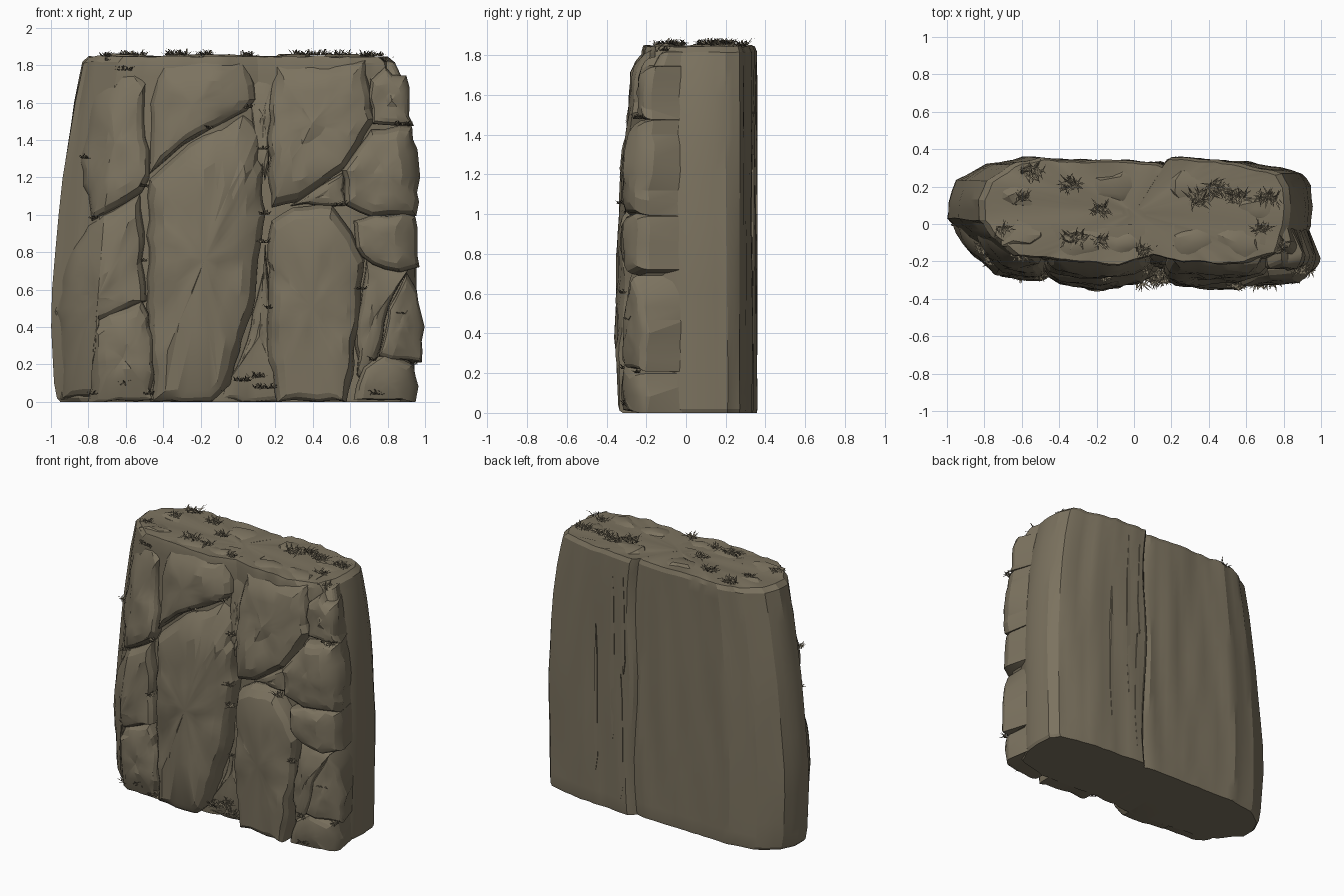
import bpy, bmesh, math, random
from mathutils import Vector, noise

if "Cube" in bpy.data.objects:
    bpy.data.objects.remove(bpy.data.objects["Cube"])

random.seed(4)
stone = bpy.data.materials.new("stone brown")
stone.diffuse_color = (0.2, 0.17, 0.115, 1)
stone.use_nodes = True
stone.node_tree.nodes["Principled BSDF"].inputs["Base Color"].default_value = stone.diffuse_color


def finish(name, bm, angle=24):
    bmesh.ops.recalc_face_normals(bm, faces=bm.faces)
    me = bpy.data.meshes.new(name)
    bm.to_mesh(me)
    bm.free()
    ob = bpy.data.objects.new(name, me)
    bpy.context.collection.objects.link(ob)
    me.materials.append(stone)
    bpy.ops.object.select_all(action='DESELECT')
    ob.select_set(True)
    bpy.context.view_layer.objects.active = ob
    if angle:
        bpy.ops.object.shade_smooth_by_angle(angle=math.radians(angle))
    return ob


def lerp(table, t):
    for (a, va), (b, vb) in zip(table, table[1:]):
        if t <= b:
            return va + (vb - va) * max(0, (t - a) / (b - a))
    return table[-1][1]


def resample(pts, step):
    out = []
    for a, b in zip(pts, pts[1:] + pts[:1]):
        n = max(1, round(math.dist(a, b) / step))
        out += [(a[0] + (b[0] - a[0]) * i / n, a[1] + (b[1] - a[1]) * i / n) for i in range(n)]
    return out


def bridge(bm, r0, r1):
    n = len(r0)
    for i in range(n):
        bm.faces.new((r0[i], r0[(i + 1) % n], r1[(i + 1) % n], r1[i]))


# left and right half widths by height, front depth by relative x, backward lean by height
LEFT = [(0, .96), (.05, .98), (.5, 1), (.9, .965), (1.2, .935), (1.6, .875), (1.84, .825)]
RIGHT = [(0, .985), (.8, 1), (1.2, .98), (1.5, .95), (1.7, .91), (1.84, .87)]
FRONT = [(-1, .0), (-.95, -.08), (-.86, -.18), (-.75, -.27), (-.5, -.3), (-.2, -.355), (.1, -.31),
         (.25, -.335), (.6, -.355), (.85, -.32), (1, -.24)]
LEAN = [(0, .02), (.1, 0), (1.2, 0), (1.45, .04), (1.7, .06), (1.84, .12)]


def front_y(x, z):
    u = x / lerp(LEFT, z) if x < 0 else x
    return lerp(FRONT, u) + lerp(LEAN, z)


# back slab: one outline lofted upwards with vertical ridges
plan = [(-1, .03), (-.91, -.07), (-.77, -.18), (-.45, -.2), (-.1, -.23), (.12, -.17), (.3, -.21),
        (.65, -.22), (.89, -.16), (.945, -.02), (.955, .1), (.945, .21), (.9, .275), (.78, .305), (.62, .335),
        (.45, .34), (.3, .357), (.22, .36), (.195, .345), (.175, .32), (.14, .335), (-.3, .35), (-.6, .36),
        (-.8, .325), (-.95, .235), (-1, .13)]
plan = resample(plan, .05)
bm = bmesh.new()
prev = None
for z in [0, .02, .1, .2, .4, .6, .8, 1, 1.2, 1.4, 1.6, 1.74, 1.815, 1.845]:
    ring = []
    for x, y in plan:
        w = lerp(LEFT if x < 0 else RIGHT, z)
        n = noise.noise(Vector((x * 11, y * 11, z * 1.6)))
        m = noise.noise(Vector((x * 4 + 7, y * 4, z * .9)))
        edge = {0: .99, 1.845: .965}.get(z, 1)
        px, py = x * w * (1 + .008 * n), y + (.012 * n + .01 * m - .005) * (1 if y > 0 else -1)
        # the back crack wanders a little as it climbs
        if y > .25 and abs(x - .2) < .12:
            px += .02 * math.sin(z * 5) * (1 - abs(x - .2) / .12)
        ring.append(bm.verts.new((px * edge, min(py, .36) * edge, z + (.012 * n if z > 1.7 else 0))))
    if prev:
        bridge(bm, prev, ring)
    else:
        bm.faces.new(ring)
    prev = ring
# uneven plateau on top
for k, rise in ((.8, .003), (.5, .0), (.2, -.003)):
    ring = [bm.verts.new((v.co.x * k * 1.02, .06 + (v.co.y - .06) * k,
                          1.843 + rise + .02 * noise.noise(Vector((v.co.x * k * 6, v.co.y * k * 6, 3)))))
            for v in ring]
    bridge(bm, prev, ring)
    prev = ring
bm.faces.new(prev)
finish("back_slab", bm, 20)

# long thin splinters beside the back crack
for i, (x, z0, z1, w) in enumerate([(.27, .1, 1.0, .04), (.34, .5, 1.75, .035), (.48, .25, 1.3, .03), (.25, 1.0, 1.7, .03)]):
    bm = bmesh.new()
    y = lerp([(0, .34), (.25, .352), (.45, .335), (.65, .325)], x)
    pts = [(x - w, z0 + .1), (x, z0), (x + w, z0 + .25), (x + w * .8, z1 - .3), (x, z1), (x - w * .6, z1 - .2)]
    bridge(bm, [bm.verts.new((a, y - .04, b)) for a, b in pts],
           [bm.verts.new((x + (a - x) * .5, y + .008, b)) for a, b in pts])
    bm.verts.ensure_lookup_table()
    bm.faces.new(bm.verts[6:])
    finish("back_splinter_%d" % i, bm)


# domed front boulder from an outline in x and z
def boulder(name, pts, push=0.0, back=0.0):
    pts = resample(pts, .07)
    cx = sum(p[0] for p in pts) / len(pts)
    cz = sum(p[1] for p in pts) / len(pts)
    r = min(max(p[0] for p in pts) - cx, .23)
    bm = bmesh.new()
    prev = None
    jit = [random.uniform(-.012, .012) for _ in pts]
    for k, d in [(1, None), (1, .45), (.96, .24), (.88, .11), (.72, .03), (.5, .0), (.25, -.01)]:
        ring = []
        for (x, z), j in zip(pts, jit):
            low = z < .06
            kz = 1 - (1 - k) * .3 if low and k > .6 else k
            px = cx + (x - cx) * k * (1 + .01 / r) + j * k
            pz = max(0, cz + (z - cz) * kz * (1 + .01 / max(.1, abs(z - cz))) + j * k)
            n = noise.noise(Vector((px * 5, pz * 4, cx * 9))) + .5 * noise.noise(Vector((px * 12, pz * 9, cz)))
            if d is None:
                y = back + .04 * n
                px = min(px, .93 * lerp(RIGHT, pz))
            else:
                y = front_y(px, pz) + d * r * (.5 if low else 1) + push + .026 * n + .006
            ring.append(bm.verts.new((min(px, .998), max(min(y, back), -.362), min(pz, 1.85))))
        if prev:
            bridge(bm, prev, ring)
        prev = ring
    tip = bm.verts.new((cx, front_y(cx, cz) + push, cz))
    for a, b in zip(prev, prev[1:] + prev[:1]):
        bm.faces.new((a, b, tip))
    # broken facets
    bmesh.ops.triangulate(bm, faces=[f for f in bm.faces if random.random() < .6])
    finish(name, bm, 18)


boulder("left_top_rock", [(-.83, 1.3), (-.77, 1.66), (-.7, 1.75), (-.54, 1.78), (-.5, 1.7), (-.49, 1.2), (-.53, 1.12), (-.78, .97)])
boulder("left_middle_rock", [(-.93, .03), (-.96, .5), (-.9, .78), (-.79, .95), (-.53, 1.11), (-.5, .54), (-.74, .44), (-.8, .03)])
boulder("left_base_rock", [(-.78, .01), (-.78, .4), (-.7, .46), (-.53, .52), (-.48, .47), (-.46, .01)])
boulder("centre_top_rock", [(-.47, 1.22), (-.46, 1.6), (-.44, 1.83), (.05, 1.84), (.09, 1.62), (.04, 1.56), (-.28, 1.39)])
boulder("centre_main_rock", [(-.45, .01), (-.47, .6), (-.47, 1.17), (-.25, 1.38), (.02, 1.54), (.08, 1.5), (.12, 1.25), (.13, 1), (.08, .55), (-.03, .2), (-.05, .1), (-.14, .01)])
boulder("right_top_rock", [(.18, 1.04), (.17, 1.5), (.2, 1.83), (.68, 1.83), (.71, 1.5), (.56, 1.25), (.32, 1.08)])
boulder("right_main_rock", [(.18, .95), (.3, 1.03), (.5, 1.04), (.6, .9), (.67, .76), (.63, .4), (.58, .01), (.22, .01), (.16, .3), (.17, .7)])
boulder("far_right_top_rock", [(.73, 1.5), (.71, 1.7), (.78, 1.77), (.89, 1.73), (.925, 1.48)], .02)
boulder("far_right_upper_rock", [(.58, 1.06), (.57, 1.24), (.72, 1.45), (.93, 1.47), (.96, 1.2), (.95, 1.01), (.72, 1)])
boulder("far_right_middle_rock", [(.62, .95), (.73, .99), (.95, .99), (.95, .72), (.86, .7), (.67, .78)], .01)
boulder("far_right_shard", [(.68, .74), (.63, .3), (.66, .1), (.74, .22), (.8, .5), (.9, .7)], .05)
boulder("far_right_lower_rock", [(.77, .26), (.82, .5), (.9, .68), (.96, .6), (.985, .4), (.965, .21)])
boulder("far_right_base_rock", [(.62, .01), (.67, .17), (.78, .25), (.94, .2), (.945, .01)], .01)
boulder("crack_lower_shard", [(-.1, .01), (.03, .25), (.11, .55), (.15, .85), (.18, .5), (.24, .01)], .08)
boulder("crack_upper_shard", [(.09, 1.3), (.07, 1.6), (.07, 1.82), (.2, 1.83), (.17, 1.4), (.15, 1.2)], .06)
boulder("left_crack_base", [(-.55, .01), (-.49, .4), (-.43, .01)], .06)
boulder("right_crack_wedge", [(.3, 1.06), (.56, 1.22), (.57, 1.05)], .08)
boulder("far_right_notch", [(.7, 1.72), (.74, 1.82), (.84, 1.82), (.86, 1.72)], .08)

# loose flat stones along the top
for i, (x, y, s) in enumerate([(-.58, -.06, .14), (-.3, -.1, .16), (-.05, -.1, .12), (.3, -.1, .15),
                               (.55, -.1, .15), (.64, .08, .13), (-.6, .18, .13), (-.1, .2, .16), (.3, .2, .16)]):
    bm = bmesh.new()
    bmesh.ops.create_icosphere(bm, subdivisions=2, radius=1)
    for v in bm.verts:
        k = 1 + .4 * noise.noise(v.co * 1.4 + Vector((i * 5, 0, 0)))
        v.co = Vector((x + v.co.x * s * k, y + v.co.y * s * .6 * k, 1.815 + v.co.z * .045 * k))
    finish("top_stone_%d" % i, bm)


# grass tufts: curved thin blades
def tufts(name, spots):
    bm = bmesh.new()
    for x, y, z, r in spots:
        for _ in range(int(750 * r) + 6):
            a, q = random.uniform(0, math.tau), r * .8 * math.sqrt(random.random())
            base = Vector((x + q * math.cos(a), y + .6 * q * math.sin(a), z))
            b = random.uniform(0, math.tau)
            out = Vector((math.cos(b), math.sin(b), 0))
            side = Vector((-out.y, out.x, 0)) * .0045
            h = random.uniform(.03, .06) * min(1, .6 + r * 6)
            rise = random.uniform(-.1, .8)
            mid = base + out * h * .5 + Vector((0, 0, h * rise * .7))
            tip = base + out * h + Vector((0, 0, h * rise * .8))
            v = [bm.verts.new(p) for p in (base - side, base + side, mid + side * .7, mid - side * .7, tip)]
            bm.faces.new(v[:4])
            bm.faces.new((v[3], v[2], v[4]))
    finish(name, bm, 0)


tufts("top_grass", [(-.55, .28, 1.85, .07), (-.34, .21, 1.855, .06), (-.6, .14, 1.855, .04), (-.18, .08, 1.855, .05),
                    (-.32, -.08, 1.855, .07), (-.18, -.09, 1.855, .04), (.35, .14, 1.855, .08), (.45, .19, 1.855, .08),
                    (.55, .15, 1.855, .06), (.72, .14, 1.85, .07), (.68, -.02, 1.85, .05), (.78, -.12, 1.82, .06),
                    (.05, -.14, 1.85, .05), (-.7, -.03, 1.85, .04)])
front = [(-.6, 1.77, .06), (-.8, 1.3, .05), (-.5, 1.15, .03), (-.77, .98, .03), (-.5, .75, .02), (.05, 1.57, .03),
         (-.15, 1.46, .02), (.13, 1.35, .03), (.14, .85, .03), (.17, .5, .03), (.14, 1.0, .03), (.55, 1.05, .04),
         (.88, 1.48, .06), (.66, .6, .03), (.87, .47, .03), (.72, .22, .03), (-.6, .09, .05), (.02, .11, .06),
         (.1, .13, .06), (.14, .07, .07), (.74, .04, .05), (-.76, .04, .03), (.94, .2, .02), (-.48, .04, .03)]
tufts("crack_grass", [(x, front_y(x, z) + .025, z, r) for x, z, r in front])
